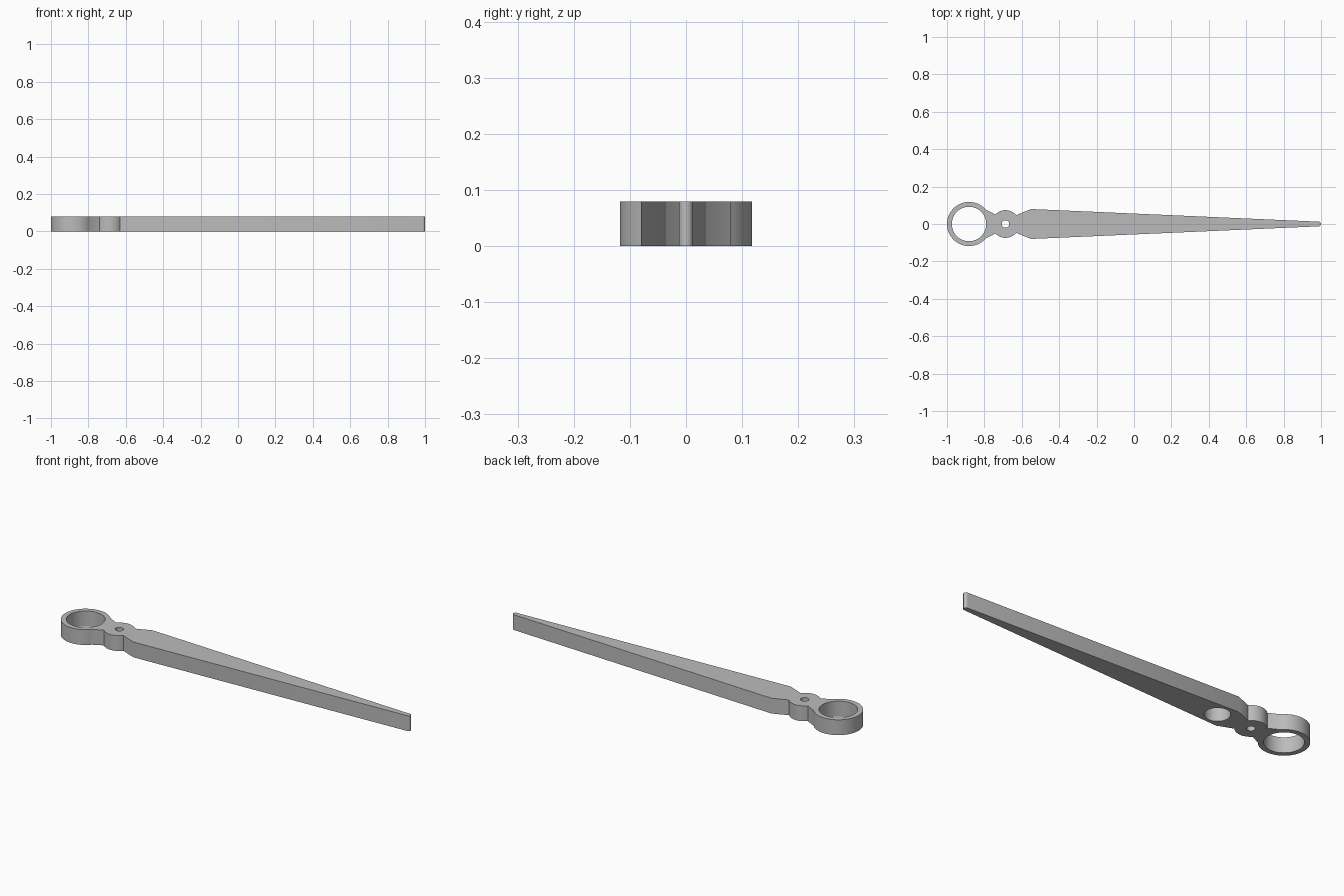
import bpy
import bmesh
from math import atan2, cos, sin, pi, radians

cube = bpy.data.objects.get("Cube")
if cube:
    bpy.data.objects.remove(cube, do_unlink=True)

THICKNESS = 0.08
RING_X, RING_R, RING_HOLE_R = -0.882, 0.118, 0.092
BOSS_X, BOSS_R, PIVOT_R = -0.687, 0.074, 0.02
POCKET_X, POCKET_R, POCKET_DEPTH = -0.49, 0.06, 0.07
TIP_R = 0.0125

grey = bpy.data.materials.new("plain grey")
grey.use_nodes = True
colour = (0.5, 0.5, 0.5, 1)
grey.diffuse_color = colour
grey.node_tree.nodes["Principled BSDF"].inputs["Base Color"].default_value = colour


def arc(cx, radius, start, end, steps):
    """Points on a circle centred on the long axis."""
    angles = [start + (end - start) * i / steps for i in range(steps + 1)]
    return [(cx + radius * cos(a), radius * sin(a)) for a in angles]


def cutter(name, x, radius, bottom, top):
    bpy.ops.mesh.primitive_cylinder_add(
        vertices=64, radius=radius, depth=top - bottom,
        location=(x, 0, (bottom + top) / 2))
    obj = bpy.context.object
    obj.name = name
    obj.data.materials.append(grey)
    obj.hide_render = True
    return obj


# Half outline: ring, neck, boss, shoulder and tapered blade with round tip
half = arc(RING_X, RING_R, pi, atan2(0.08, 0.092), 36)
half += arc(BOSS_X, BOSS_R, atan2(0.05, -0.053), atan2(0.05, 0.06), 16)
half += [(-0.55, 0.08)]
half += arc(1 - TIP_R, TIP_R, pi / 2, 0, 6)
outline = half + [(x, -y) for x, y in reversed(half[1:-1])]

# Solid body extruded from the outline
bm = bmesh.new()
face = bm.faces.new([bm.verts.new((x, y, 0)) for x, y in outline])
extruded = bmesh.ops.extrude_face_region(bm, geom=[face])
top_verts = [g for g in extruded["geom"] if isinstance(g, bmesh.types.BMVert)]
bmesh.ops.translate(bm, verts=top_verts, vec=(0, 0, THICKNESS))
bmesh.ops.recalc_face_normals(bm, faces=bm.faces)
mesh = bpy.data.meshes.new("pointer_hand")
bm.to_mesh(mesh)
bm.free()
mesh.materials.append(grey)
hand = bpy.data.objects.new("pointer_hand", mesh)
bpy.context.collection.objects.link(hand)

# Ring opening and pivot hole go through; the underside pocket is blind
cutters = [
    cutter("ring_hole_cutter", RING_X, RING_HOLE_R, -0.05, 0.15),
    cutter("pivot_hole_cutter", BOSS_X, PIVOT_R, -0.05, 0.15),
    cutter("pocket_cutter", POCKET_X, POCKET_R, -0.05, POCKET_DEPTH),
]
bpy.ops.object.select_all(action="DESELECT")
hand.select_set(True)
bpy.context.view_layer.objects.active = hand
for tool in cutters:
    cut = hand.modifiers.new(tool.name, "BOOLEAN")
    cut.operation = "DIFFERENCE"
    cut.solver = "EXACT"
    cut.object = tool
    bpy.ops.object.modifier_apply(modifier=cut.name)
for tool in cutters:
    bpy.data.objects.remove(tool, do_unlink=True)

bpy.ops.object.shade_smooth_by_angle(angle=radians(25))
